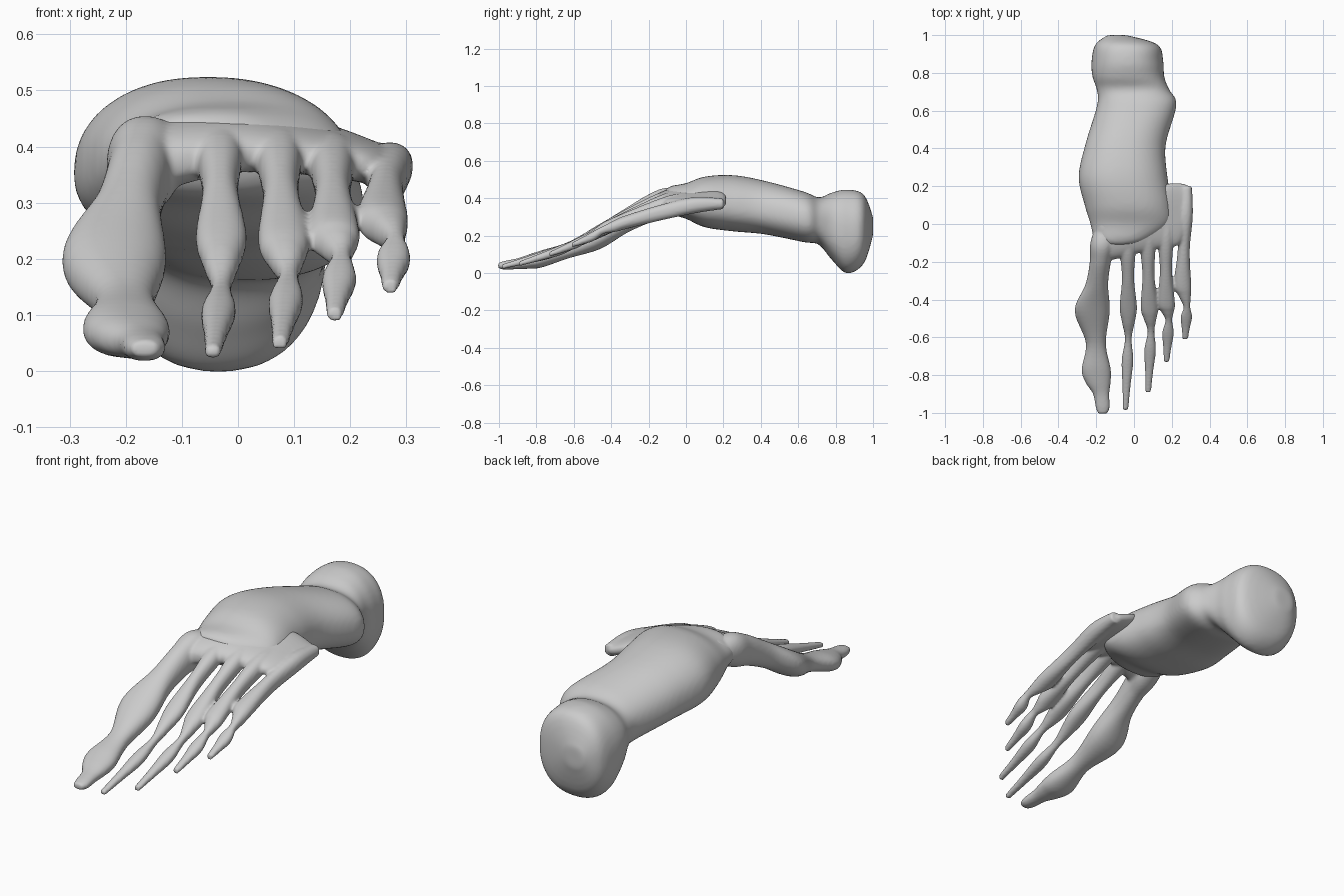
import bpy, bmesh
from math import cos, sin, pi


def spline(rows, steps=6):
    """Smooth interpolation through section rows."""
    out = []
    for i in range(len(rows) - 1):
        p0, p1 = rows[max(i - 1, 0)], rows[i]
        p2, p3 = rows[i + 1], rows[min(i + 2, len(rows) - 1)]
        for s in range(steps):
            t = s / steps
            out.append([0.5 * (2 * b + (c - a) * t + (2 * a - 5 * b + 4 * c - d) * t * t
                               + (3 * b - a - 3 * c + d) * t ** 3)
                        for a, b, c, d in zip(p0, p1, p2, p3)])
    out.append(list(rows[-1]))
    return out


def loft(bm, rows, axis='y', power=2.2, sides=32, taper=0.0, shear=0.0):
    """Rows are (position, side centre, half width, z centre, half height)."""
    rings = []
    for t, c, w, z, h in spline(rows):
        ring = []
        tp = taper * min(1, max(0, (0.75 - t) * 4))       # narrower top
        sh = shear * (1 - max(0, t) / 0.32)               # forward slope
        for k in range(sides):
            a = 2 * pi * k / sides
            ca, sa = cos(a), sin(a)
            du = w * (1 - tp * sa) * abs(ca) ** (2 / power) * (1 if ca > 0 else -1)
            u = c + du
            v = z + h * abs(sa) ** (2 / power) * (1 if sa > 0 else -1) + sh * du
            ring.append(bm.verts.new((u, t, v) if axis == 'y' else (t, u, v)))
        rings.append(ring)
    for r, q in zip(rings, rings[1:]):
        for k in range(sides):
            j = (k + 1) % sides
            bm.faces.new((r[k], r[j], q[j], q[k]))
    bm.faces.new(rings[0])
    bm.faces.new(rings[-1])


def finish(bm, name, voxel, smooth):
    bmesh.ops.recalc_face_normals(bm, faces=bm.faces)
    me = bpy.data.meshes.new(name)
    bm.to_mesh(me)
    bm.free()
    ob = bpy.data.objects.new(name, me)
    bpy.context.collection.objects.link(ob)
    m = ob.modifiers.new("fuse", 'REMESH')
    m.mode, m.voxel_size, m.use_smooth_shade = 'VOXEL', voxel, True
    s = ob.modifiers.new("soften", 'SMOOTH')
    s.iterations, s.factor = smooth, 0.5


# heel and ankle block
bm = bmesh.new()
loft(bm, [
    (-0.11, -0.08, 0.09, 0.40, 0.045),
    (-0.08, -0.06, 0.15, 0.39, 0.075),
    (0.00, -0.02, 0.21, 0.385, 0.095),
    (0.10, -0.03, 0.23, 0.38, 0.135),
    (0.25, -0.058, 0.234, 0.373, 0.15),
    (0.42, -0.045, 0.212, 0.35, 0.143),
    (0.63, 0.015, 0.21, 0.30, 0.135),
    (0.71, -0.005, 0.192, 0.278, 0.126),
    (0.78, -0.03, 0.19, 0.25, 0.18),
    (0.86, -0.035, 0.19, 0.222, 0.224),
    (0.95, -0.04, 0.165, 0.235, 0.185),
    (1.0, -0.09, 0.05, 0.25, 0.05)], power=2.3, sides=48, taper=0.1)
finish(bm, "heel_and_ankle", 0.012, 6)

# slanted web joining the toe bases
bm = bmesh.new()
loft(bm, [
    (-0.205, -0.05, 0.06, 0.38, 0.04),
    (-0.15, -0.06, 0.13, 0.39, 0.06),
    (0.0, -0.02, 0.14, 0.413, 0.048),
    (0.15, 0.04, 0.165, 0.395, 0.042),
    (0.25, 0.06, 0.155, 0.37, 0.036),
    (0.3, 0.15, 0.045, 0.37, 0.018)], axis='x', power=2.6, shear=0.2)

# big toe
loft(bm, [
    (0.03, -0.15, 0.04, 0.39, 0.03),
    (-0.10, -0.165, 0.066, 0.375, 0.08),
    (-0.20, -0.178, 0.056, 0.343, 0.077),
    (-0.32, -0.197, 0.06, 0.28, 0.068),
    (-0.46, -0.221, 0.093, 0.195, 0.067),
    (-0.63, -0.202, 0.053, 0.122, 0.044),
    (-0.77, -0.20, 0.077, 0.076, 0.046),
    (-0.84, -0.19, 0.066, 0.061, 0.038),
    (-0.90, -0.174, 0.043, 0.05, 0.029),
    (-0.97, -0.166, 0.037, 0.041, 0.023),
    (-1.004, -0.166, 0.024, 0.04, 0.014)])


def mix(p, q, f, lift=0.0):
    x, y, z = (a + (b - a) * f for a, b in zip(p, q))
    return x, y, z + lift


def small_toe(bm, base, knuckle, neck, tip):
    """Arched shaft, swollen knuckle, thin neck and tapering end bone."""
    stations = [(base, 0.032, 0.028),
                (mix(base, knuckle, 0.3, 0.022), 0.042, 0.044),
                (mix(base, knuckle, 0.65, 0.016), 0.032, 0.042),
                (knuckle, 0.046, 0.037),
                (mix(knuckle, neck, 0.5), 0.033, 0.032),
                (neck, 0.018, 0.022),
                (mix(neck, tip, 0.3, -0.007), 0.031, 0.027),
                (mix(neck, tip, 0.65, -0.005), 0.022, 0.02),
                (tip, 0.015, 0.013)]
    loft(bm, [(p[1], p[0], w, p[2], h) for p, w, h in stations], sides=20)


# four smaller toes: base, knuckle, neck, tip
small_toe(bm, (-0.035, 0, 0.42), (-0.03, -0.44, 0.238), (-0.03, -0.61, 0.147), (-0.045, -0.985, 0.033))
small_toe(bm, (0.068, 0.05, 0.42), (0.081, -0.44, 0.233), (0.09, -0.57, 0.166), (0.075, -0.89, 0.05))
small_toe(bm, (0.165, 0.08, 0.40), (0.171, -0.42, 0.245), (0.184, -0.51, 0.20), (0.172, -0.73, 0.10))
small_toe(bm, (0.275, 0.2, 0.37), (0.257, -0.32, 0.272), (0.28, -0.44, 0.231), (0.271, -0.61, 0.15))
finish(bm, "toe_bones", 0.007, 5)
